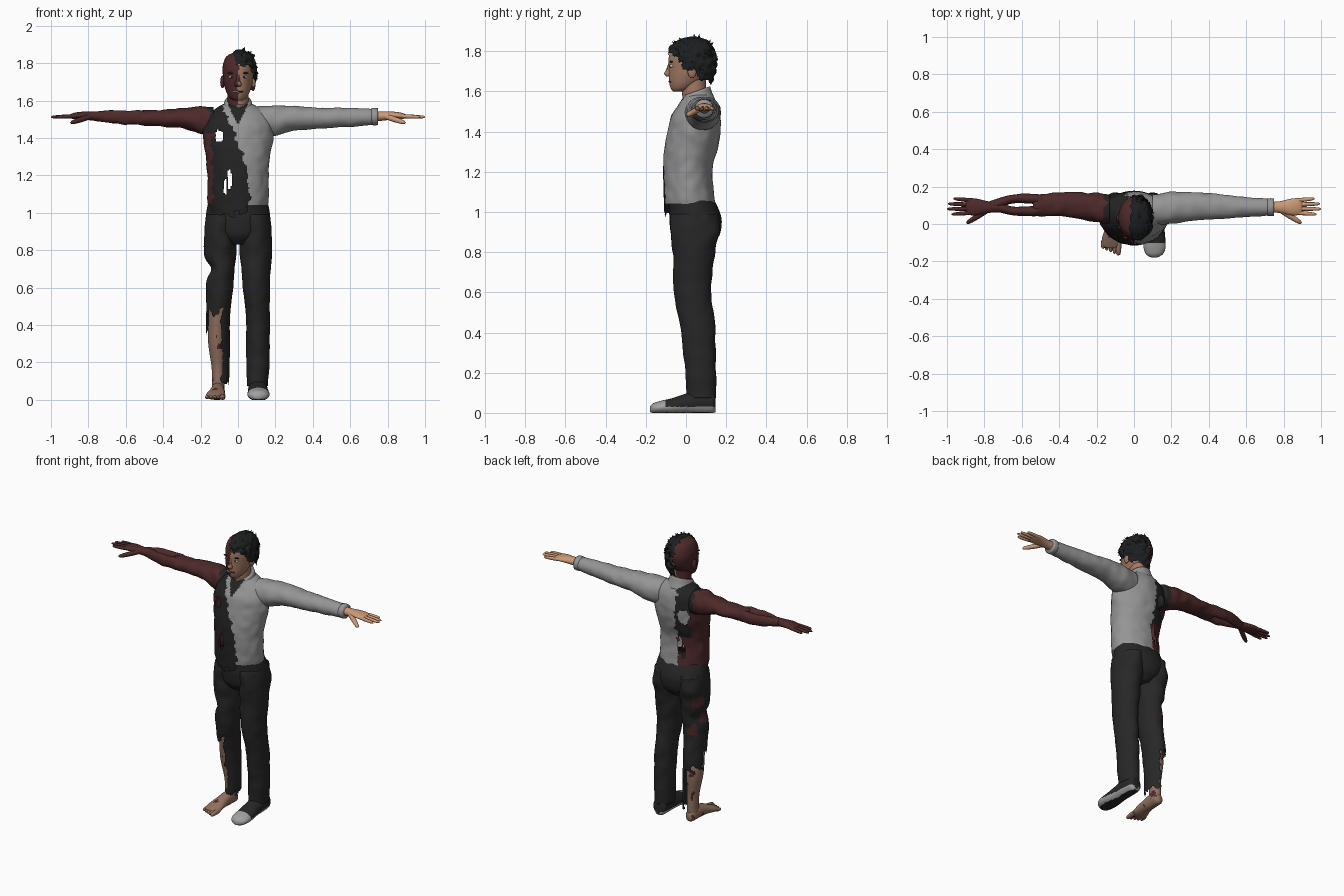
import bpy, bmesh, math, random
from mathutils import Vector, noise

if "Cube" in bpy.data.objects:
    bpy.data.objects.remove(bpy.data.objects["Cube"])
random.seed(4)

MATS = {}
def material(name, r, g, b):
    m = bpy.data.materials.new(name)
    m.use_nodes = True
    m.diffuse_color = (r, g, b, 1)
    bsdf = m.node_tree.nodes["Principled BSDF"]
    bsdf.inputs["Base Color"].default_value = (r, g, b, 1)
    bsdf.inputs["Roughness"].default_value = 0.8
    MATS[name] = m

material("shirt grey", .30, .30, .30)
material("trouser black", .02, .02, .021)
material("charred cloth", .017, .017, .017)
material("burnt flesh", .075, .022, .022)
material("hand skin", .60, .32, .18)
material("face skin", .36, .19, .125)
material("leg skin", .28, .165, .115)
material("hair black", .012, .013, .014)
material("rubber grey", .36, .36, .35)
material("eye white", .55, .53, .48)

def jag(p, freq=30):
    return noise.noise(Vector(p) * freq)

def ramp(v, pairs):
    """Piecewise linear lookup through (key, value) pairs in rising key order."""
    if v <= pairs[0][0]:
        return pairs[0][1]
    for (a, fa), (b, fb) in zip(pairs, pairs[1:]):
        if v <= b:
            return fa + (fb - fa) * (v - a) / (b - a)
    return pairs[-1][1]

def smooth_rows(rows, step):
    """Catmull-Rom through the cross-section rows."""
    out = []
    for i in range(len(rows) - 1):
        p0, p1, p2, p3 = (rows[max(0, min(len(rows) - 1, i + k))] for k in (-1, 0, 1, 2))
        n = max(2, int(abs(p2[0] - p1[0]) / step))
        for j in range(n):
            u = j / n
            out.append([b + .5 * u * (c - a + u * (2*a - 5*b + 4*c - d + u * (3*(b - c) + d - a)))
                        for a, b, c, d in zip(p0, p1, p2, p3)])
    return out + [list(rows[-1])]

def finish(name, bm, rule):
    """Turn a bmesh into a smooth object, colouring faces by a rule on their centres."""
    used = []
    for f in bm.faces:
        key = rule if isinstance(rule, str) else rule(f.calc_center_median())
        if key not in used:
            used.append(key)
        f.material_index = used.index(key)
        f.smooth = True
    mesh = bpy.data.meshes.new(name)
    bm.to_mesh(mesh)
    bm.free()
    for key in used:
        mesh.materials.append(MATS[key])
    ob = bpy.data.objects.new(name, mesh)
    bpy.context.collection.objects.link(ob)
    return ob

def loft(name, rows, rule, axis="z", side=1, segs=48, step=.01, wobble=0, freq=18, warp=None, keep=None):
    """Elliptical rings (position, centre a, centre b, radius a, radius b) along an axis."""
    bm = bmesh.new()
    rings = []
    for t, a, b, ra, rb in smooth_rows(rows, step):
        ring = []
        for k in range(segs):
            ang = math.tau * k / segs
            u, v = math.cos(ang), math.sin(ang)
            place = lambda s: {"z": (a + s*ra*u, b + s*rb*v, t), "x": (t, a + s*ra*u, b + s*rb*v),
                               "y": (a + s*ra*u, t, b + s*rb*v)}[axis]
            p = Vector(place(1 + wobble * jag(place(1), freq)))
            p.x *= side
            ring.append(bm.verts.new(warp(p) if warp else p))
        rings.append(ring)
    for r, s in zip(rings, rings[1:]):
        for k in range(segs):
            n = (k + 1) % segs
            bm.faces.new((r[k], r[n], s[n], s[k]))
    bm.faces.new(rings[0])
    bm.faces.new(rings[-1])
    bmesh.ops.recalc_face_normals(bm, faces=bm.faces)
    if keep:
        gone = [f for f in bm.faces if not keep(f.calc_center_median())]
        bmesh.ops.delete(bm, geom=gone, context="FACES")
    return finish(name, bm, rule)

def ball(name, at, size, mat):
    bm = bmesh.new()
    bmesh.ops.create_uvsphere(bm, u_segments=20, v_segments=12, radius=1)
    for v in bm.verts:
        v.co = Vector(c * s for c, s in zip(v.co, size)) + Vector(at)
    return finish(name, bm, mat)

def digit(name, base, tip, radius, mat):
    """Rounded finger or toe as a bevelled curve."""
    cu = bpy.data.curves.new(name, "CURVE")
    cu.dimensions, cu.bevel_depth, cu.bevel_resolution, cu.use_fill_caps = "3D", radius, 3, True
    sp = cu.splines.new("POLY")
    stops = ((0, 1), (.4, 1.05), (.75, .9), (.92, .7), (1, .25))
    sp.points.add(len(stops) - 1)
    for pt, (f, r) in zip(sp.points, stops):
        pt.co = (*Vector(base).lerp(Vector(tip), f), 1)
        pt.radius = r
    cu.materials.append(MATS[mat])
    bpy.context.collection.objects.link(bpy.data.objects.new(name, cu))

# Torso: grey shirt torn away to charred cloth and burnt flesh on the right
FRONT_TEAR = ((1.05, .065), (1.25, .045), (1.37, 0), (1.45, -.03), (1.57, -.08))
def torso_colour(p):
    n = jag(p) * .025
    front = p.y < .06
    if front and p.z > 1.47 and abs(p.x) < .5 * (p.z - 1.47):
        return "charred cloth"
    if p.x > (ramp(p.z, FRONT_TEAR) if front else -.035) + n:
        return "shirt grey"
    if p.z > 1.05 and (p.x < (-.135 if front else -.11) + n or (not front and p.z < 1.24 + n)):
        return "burnt flesh" if p.z < 1.42 else "charred cloth"
    return "charred cloth"

def torso_keep(p):
    front = p.y < .05
    inside = lambda x, z, rx, rz: ((p.x - x) / rx) ** 2 + ((p.z - z) / rz) ** 2 < 1 + jag(p, 60) * .5
    if inside(-.1, 1.41, .022, .035) or inside(-.068, 1.14, .009, .045) or inside(-.045, 1.18, .011, .06):
        return False
    if not front and inside(-.085, 1.39, .035, .05):
        return False
    return p.z > 1.04 or (front and p.x < .05 and p.z > .99 + jag(p) * .04)

loft("torso", [(.96, 0, .03, .14, .135), (1.05, 0, .018, .162, .128), (1.2, 0, .008, .163, .122),
               (1.3, 0, .022, .172, .132), (1.4, 0, .04, .187, .132), (1.47, 0, .048, .182, .124),
               (1.53, 0, .06, .15, .1), (1.57, 0, .062, .1, .075), (1.59, 0, .06, .06, .055)],
     torso_colour, segs=128, step=.007, wobble=.03, keep=torso_keep)

def collar_shear(p):
    p.z += .35 * (p.y - .06)
    return p
loft("collar", [(1.53, 0, .05, .1, .095), (1.57, 0, .045, .082, .085), (1.605, 0, .048, .07, .072)],
     "shirt grey", segs=64, warp=collar_shear,
     keep=lambda p: (p.y > 0 or abs(p.x) > .02 + .4 * (p.z - 1.5)) and p.z < 1.63 and p.x > -.085 + jag(p) * .01)
loft("neck", [(1.5, 0, .04, .07, .07), (1.55, 0, .045, .06, .064), (1.62, 0, .04, .056, .06), (1.67, 0, .04, .055, .06)],
     lambda p: "charred cloth" if p.z < 1.54 else "burnt flesh" if p.x < jag(p) * .02 else "face skin")

# Head with a burnt right half
def face_colour(p):
    return "burnt flesh" if p.x < .002 + jag(p, 40) * .018 else "face skin"
loft("head", [(1.6, 0, -.035, .025, .03), (1.612, 0, -.025, .042, .05), (1.64, 0, -.006, .06, .077),
              (1.68, 0, .014, .074, .1), (1.72, 0, .025, .08, .112), (1.77, 0, .03, .083, .115),
              (1.82, 0, .03, .072, .098), (1.845, 0, .03, .05, .07), (1.86, 0, .03, .012, .018)],
     face_colour, segs=72, step=.006, wobble=.02)
loft("nose", [(1.675, 0, -.083, .016, .015), (1.688, 0, -.088, .018, .021), (1.71, 0, -.083, .011, .015),
              (1.74, 0, -.08, .008, .008)], face_colour, segs=20, step=.004)
for side, label, skin in ((1, "left", "face skin"), (-1, "right", "burnt flesh")):
    ball(label + "_ear", (side * .083, .03, 1.7), (.012, .022, .034), skin)
    ball(label + "_eye", (side * .034, -.069, 1.726), (.015, .012, .009), "eye white")
    ball(label + "_pupil", (side * .034, -.078, 1.726), (.006, .005, .006), "hair black")
    ball(label + "_brow", (side * .034, -.072, 1.747), (.022, .009, .005), "hair black" if side > 0 else skin)
    ball(label + "_lip", (side * .012, -.078, 1.648), (.018, .009, .005), "burnt flesh" if side > 0 else "eye white")

# Hair on the left half, with loose tufts
HAIRLINE = ((-.09, 1.785), (-.05, 1.775), (-.02, 1.73), (.01, 1.7), (.04, 1.715), (.07, 1.66), (.12, 1.64))
def hair_keep(p):
    edge = -.02 if p.y < .03 else -.012
    return p.x > edge + jag(p, 40) * .02 and p.z > ramp(p.y, HAIRLINE) + jag(p, 45) * .02
loft("hair", [(1.63, .01, .05, .066, .075), (1.68, .011, .038, .082, .103), (1.74, .011, .034, .089, .118),
              (1.79, .011, .03, .088, .118), (1.83, .01, .03, .076, .103), (1.858, .008, .033, .05, .07),
              (1.872, .005, .035, .012, .018)],
     "hair black", segs=80, step=.005, wobble=.14, freq=35, keep=hair_keep)
tufts = bmesh.new()
while len(tufts.faces) < 450:
    d = Vector((random.uniform(0, 1), random.uniform(-1, 1), random.uniform(-.8, 1))).normalized()
    p = Vector((.01 + d.x * .08, .032 + d.y * .108, 1.765 + d.z * .098))
    if p.z < ramp(p.y, HAIRLINE) + .01:
        continue
    lean = (d + Vector((.2, -.2, -.9 if d.z < .6 else 0))).normalized()
    spin = lean.to_track_quat("Z", "Y").to_matrix().to_4x4()
    spin.translation = p + lean * .008
    bmesh.ops.create_cone(tufts, segments=5, radius1=.016, radius2=0, depth=.042, cap_ends=True, matrix=spin)
finish("hair_tufts", tufts, "hair black")

# Left sleeve and burnt right arm, with the forearm split in two strands
loft("left_sleeve", [(.1, .075, 1.485, .08, .085), (.2, .086, 1.492, .086, .082), (.3, .093, 1.505, .077, .066),
                     (.45, .094, 1.506, .067, .056), (.6, .09, 1.51, .054, .05), (.73, .09, 1.513, .044, .042)],
     "shirt grey", "x", wobble=.06)
loft("left_cuff", [(.715, .09, 1.514, .046, .045), (.73, .09, 1.514, .048, .047), (.748, .09, 1.514, .046, .045)],
     "shirt grey", "x")
loft("right_upper_arm", [(.13, .08, 1.485, .078, .08), (.2, .086, 1.495, .08, .076), (.3, .1, 1.505, .07, .054),
                         (.42, .105, 1.506, .062, .045), (.5, .1, 1.507, .06, .042), (.54, .1, 1.508, .045, .032)],
     lambda p: "charred cloth" if p.x > -.16 + jag(p) * .03 else "burnt flesh", "x", -1, wobble=.12)
for label, y in (("outer", .135), ("inner", .068)):
    mid = (y + .1) / 2
    loft(label + "_forearm_strand", [(.46, mid, 1.508, .035, .036), (.54, y, 1.508, .027, .038),
         (.64, y, 1.512, .024, .035), (.7, mid, 1.515, .026, .032), (.77, .095, 1.516, .028, .025)],
         "burnt flesh", "x", -1, 24, wobble=.15)

# Hands
for side, label, skin in ((1, "left", "hand skin"), (-1, "right", "burnt flesh")):
    loft(label + "_palm", [(.7, .09, 1.515, .03, .027), (.77, .09, 1.517, .03, .025), (.84, .091, 1.52, .044, .02),
                           (.88, .093, 1.517, .045, .016), (.9, .093, 1.515, .036, .009)], skin, "x", side, 32)
    for i, reach in enumerate((.975, 1, .995, .965)):
        digit(f"{label}_finger_{i + 1}", (side * .87, .06 + .022 * i, 1.517),
              (side * reach, .052 + .028 * i, 1.512), .0105, skin)
    digit(label + "_thumb", (side * .79, .07, 1.515), (side * .895, .004, 1.48), .0145, skin)

# Trousers: the right leg is ripped open below the knee
loft("trouser_seat", [(.83, 0, .045, .05, .075), (.88, 0, .047, .14, .118), (.95, 0, .048, .17, .13),
                      (1.0, 0, .043, .17, .125), (1.06, 0, .028, .158, .112)], "trouser black", segs=64)
LEG = [(.99, .088, .045, .08, .118), (.9, .095, .045, .086, .122), (.8, .095, .04, .085, .105),
       (.6, .097, .033, .073, .092), (.45, .105, .055, .064, .088), (.3, .107, .068, .063, .08),
       (.15, .105, .075, .06, .075), (.075, .105, .075, .056, .074)]
loft("left_trouser_leg", LEG, "trouser black", wobble=.06, freq=14)

RIPS = [Vector(c) for c in ((-.16, .1, .82), (-.165, .03, .69), (-.14, .12, .62))]
def rip_colour(p):
    torn = any((p - c).length < .04 + jag(p, 40) * .02 for c in RIPS)
    return "burnt flesh" if torn else "trouser black"
def leg_keep(p):
    hem = .47 if p.y < .06 else .36
    return p.z > hem + jag(p) * .07 or (p.x > -.088 + jag(p) * .02 and p.z > .09 + jag(p, 50) * .03)
def dent(p):
    p.x += .03 * math.exp(-((p.z - .7) / .04) ** 2) * max(0, -p.x - .1) / .07
    return p
loft("right_trouser_leg", LEG, rip_colour, side=-1, segs=80, step=.007, wobble=.06, freq=14, warp=dent, keep=leg_keep)

# Bare right leg and foot
def sore(p):
    return "burnt flesh" if jag(p, 22) > .42 else "leg skin"
def ground(p):
    p.z = max(p.z, 0)
    return p
loft("bare_leg", [(.56, -.1, .038, .055, .07), (.4, -.11, .052, .049, .062), (.3, -.112, .064, .047, .06),
                  (.18, -.106, .072, .036, .043), (.1, -.105, .075, .033, .042), (.04, -.105, .075, .034, .042)], sore)
loft("bare_foot", [(.125, -.105, .03, .012, .016), (.108, -.105, .035, .031, .035), (.05, -.107, .045, .036, .046),
                   (-.02, -.112, .038, .042, .036), (-.08, -.12, .024, .052, .024), (-.115, -.122, .017, .047, .015),
                   (-.128, -.122, .015, .035, .01)], sore, "y", warp=ground)
for i in range(5):
    x = -.082 - .0205 * i
    digit(f"toe_{i + 1}", (x, -.09, .017), (x - .002, -.168 + .009 * i, .011), .015 if i == 0 else .011, "leg skin")

# Left shoe with pale toe cap and sole edge
def shoe_colour(p):
    return "rubber grey" if p.z > .003 and (p.z < .03 or p.y < -.1) else "trouser black"
loft("left_shoe", [(.148, .105, .04, .018, .03), (.135, .105, .052, .044, .056), (.06, .106, .054, .051, .06),
                   (0, .107, .046, .053, .05), (-.07, .109, .033, .058, .04), (-.13, .11, .027, .058, .032),
                   (-.165, .109, .022, .042, .025), (-.18, .108, .018, .012, .012)],
     shoe_colour, "y", segs=64, step=.007, warp=ground)
